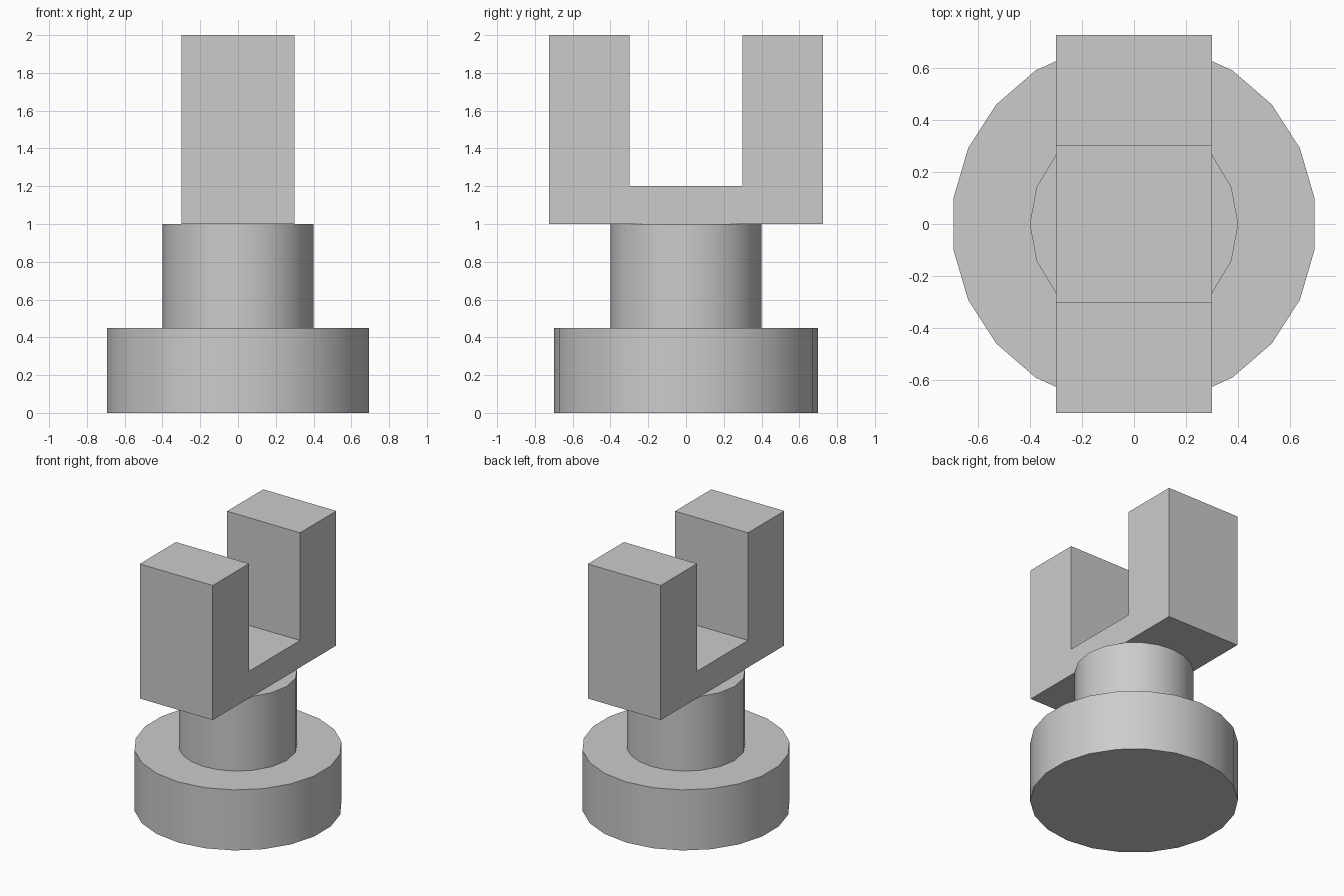
import bpy, bmesh, math

if "Cube" in bpy.data.objects:
    bpy.data.objects.remove(bpy.data.objects["Cube"])

grey = bpy.data.materials.new("plain grey")
grey.diffuse_color = (0.6, 0.6, 0.6, 1)
grey.use_nodes = True
grey.node_tree.nodes["Principled BSDF"].inputs["Base Color"].default_value = grey.diffuse_color


def extrude(name, outline, direction, smooth=False):
    """Solid made by sweeping a closed outline along a vector."""
    bm = bmesh.new()
    face = bm.faces.new([bm.verts.new(p) for p in outline])
    swept = bmesh.ops.extrude_face_region(bm, geom=[face], use_keep_orig=True)["geom"]
    bmesh.ops.translate(bm, vec=direction,
                        verts=[v for v in swept if isinstance(v, bmesh.types.BMVert)])
    bmesh.ops.recalc_face_normals(bm, faces=bm.faces)
    mesh = bpy.data.meshes.new(name)
    bm.to_mesh(mesh)
    bm.free()
    mesh.materials.append(grey)
    obj = bpy.data.objects.new(name, mesh)
    bpy.context.collection.objects.link(obj)
    if smooth:
        bpy.ops.object.select_all(action="DESELECT")
        obj.select_set(True)
        bpy.context.view_layer.objects.active = obj
        bpy.ops.object.shade_smooth_by_angle(angle=math.radians(30))
    return obj


def ring(radius, angles, z):
    return [(radius * math.cos(a), radius * math.sin(a), z) for a in angles]


# Round foot: 22 sides with a corner on the y axis
step = math.tau / 22
extrude("base_disc", ring(0.7, [(i + 0.5) * step for i in range(22)], 0),
        (0, 0, 0.45), True)

# Shaft: its rim is divided where the sides of the fork cross it
half = math.acos(0.3 / 0.4)
angles = []
for start, end, count in ((-half, half, 4), (half, math.pi - half, 6),
                          (math.pi - half, math.pi + half, 4),
                          (math.pi + half, math.tau - half, 6)):
    angles += [start + (end - start) * i / count for i in range(count)]
extrude("shaft", ring(0.4, angles, 0.45), (0, 0, 0.55), True)

# U-shaped fork, right half of the profile mirrored in y
right = [(0.725, 1.0), (0.725, 2.0), (0.3, 2.0), (0.3, 1.2)]
profile = right + [(-y, z) for y, z in reversed(right)]
extrude("fork", [(-0.3, y, z) for y, z in profile], (0.6, 0, 0))
